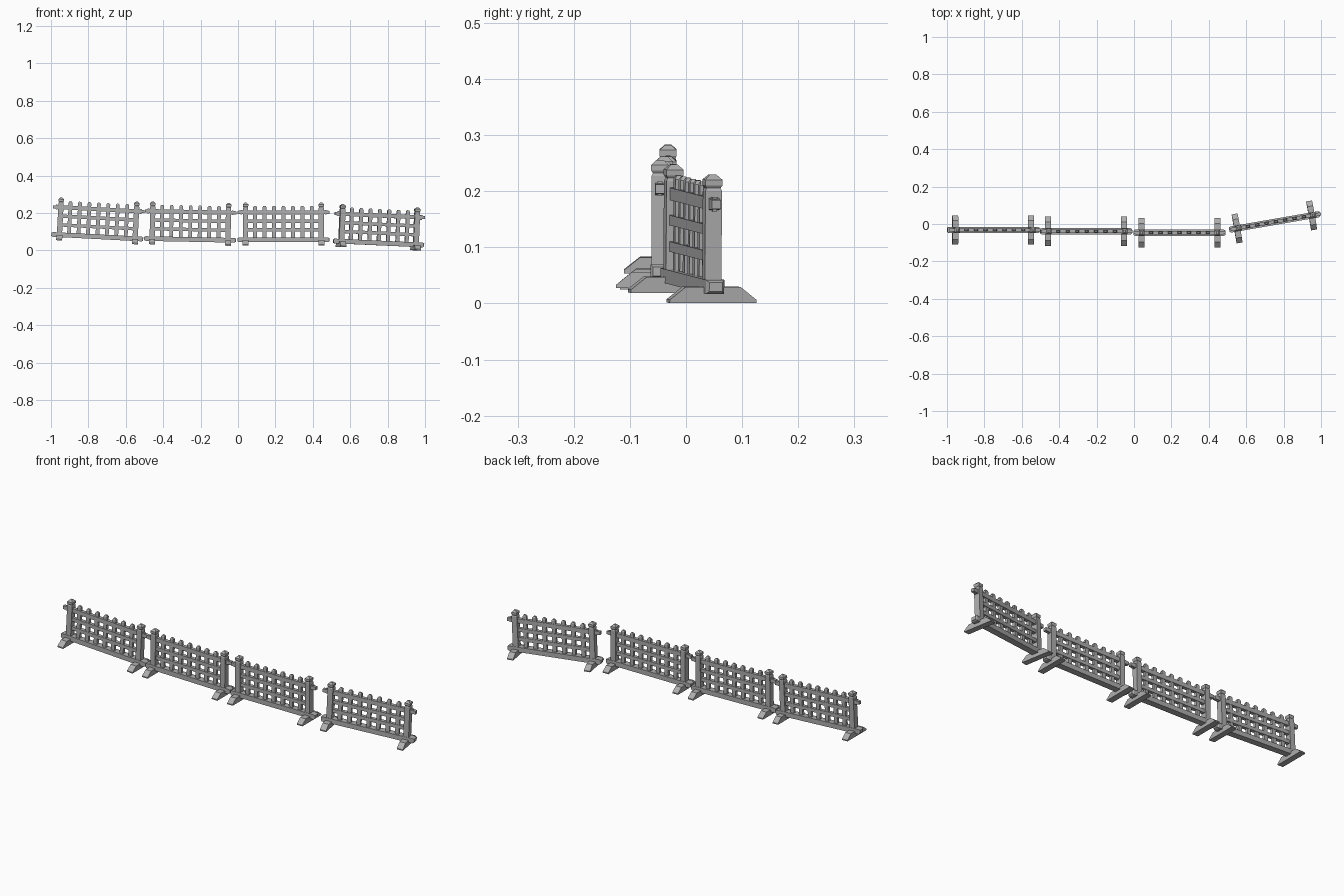
import bpy, bmesh, math
from mathutils import Matrix, Vector

cube = bpy.data.objects.get("Cube")
if cube:
    bpy.data.objects.remove(cube)

grey = bpy.data.materials.new("weathered grey")
grey.use_nodes = True
colour = (0.42, 0.42, 0.42, 1)
grey.diffuse_color = colour
grey.node_tree.nodes["Principled BSDF"].inputs["Base Color"].default_value = colour


def loft(name, rings):
    """Mesh skinned through a stack of point rings, capped at both ends."""
    bm = bmesh.new()
    loops = [[bm.verts.new(p) for p in ring] for ring in rings]
    n = len(loops[0])
    for a, b in zip(loops, loops[1:]):
        for i in range(n):
            j = (i + 1) % n
            bm.faces.new((a[i], a[j], b[j], b[i]))
    bm.faces.new(loops[0][::-1])
    bm.faces.new(loops[-1])
    bmesh.ops.recalc_face_normals(bm, faces=bm.faces)
    mesh = bpy.data.meshes.new(name)
    bm.to_mesh(mesh)
    bm.free()
    mesh.materials.append(grey)
    return mesh


def upright(name, levels):
    """Four-sided column from (half width, half depth, height) levels."""
    return loft(name, [[(-w, -d, z), (w, -d, z), (w, d, z), (-w, d, z)]
                       for w, d, z in levels])


def bar(name, stations):
    """Bar along x from (x, half depth, half height) stations."""
    return loft(name, [[(x, -d, -h), (x, d, -h), (x, d, h), (x, -d, h)]
                       for x, d, h in stations])


# Square post with a necked, pointed cap
post = upright("post", [(.014, .015, .003), (.014, .015, .2), (.0115, .0125, .205),
                        (.0145, .0155, .21), (.0145, .0155, .22), (.005, .006, .229)])

# Slatted picket with a blunt point
picket = upright("picket", [(.01, .007, .03), (.01, .007, .205), (.005, .004, .212)])

# Foot: bevelled plank running front to back
half = [(.0785, 0), (.0785, .006), (.05, .0286)]
outline = half + [(-y, z) for y, z in reversed(half)]
foot = loft("foot", [[(x, y, z) for y, z in outline] for x in (-.016, .016)])

# Bottom beam, rails and the pin locking the top rail
beam = bar("beam", [(-.246, .012, .008), (-.238, .0165, .0125),
                    (.238, .0165, .0125), (.246, .012, .008)])
top_rail = bar("top_rail", [(-.245, .008, .008), (-.21, .009, .011),
                            (.21, .009, .011), (.245, .008, .008)])
rail = bar("rail", [(-.2, .009, .009), (.2, .009, .009)])
pin = upright("pin", [(.004, .004, -.013), (.005, .005, .013)])

SPAN = .2025


def place(name, mesh, frame, x=0, z=0):
    obj = bpy.data.objects.new(name, mesh)
    obj.matrix_basis = frame @ Matrix.Translation((x, 0, z))
    bpy.context.collection.objects.link(obj)


def fence(tag, centre, drop, yaw):
    tilt = math.atan2(drop, 2 * SPAN)
    frame = (Matrix.Translation(Vector(centre)) @ Matrix.Rotation(yaw, 4, "Z")
             @ Matrix.Rotation(tilt, 4, "Y"))
    place(tag + "_beam", beam, frame, z=.03)
    place(tag + "_top_rail", top_rail, frame, z=.177)
    for i, z in enumerate((.13, .083)):
        place(f"{tag}_rail_{i + 1}", rail, frame, z=z)
    for side, s in (("right", -1), ("left", 1)):
        place(f"{tag}_{side}_post", post, frame, s * SPAN)
        place(f"{tag}_{side}_foot", foot, frame, s * SPAN)
        place(f"{tag}_{side}_pin", pin, frame, s * .225, .177)
    for i in range(7):
        place(f"{tag}_picket_{i + 1}", picket, frame, (i - 3) * SPAN / 4)


# Four fence lengths following falling ground, the last one turned
fence("first_fence", (-.754, -.032, .0435), .021, 0)
fence("second_fence", (-.257, -.039, .029), .008, 0)
fence("third_fence", (.243, -.0465, .027), 0, 0)
fence("fourth_fence", (.75, .011, .01), .018, .172)
